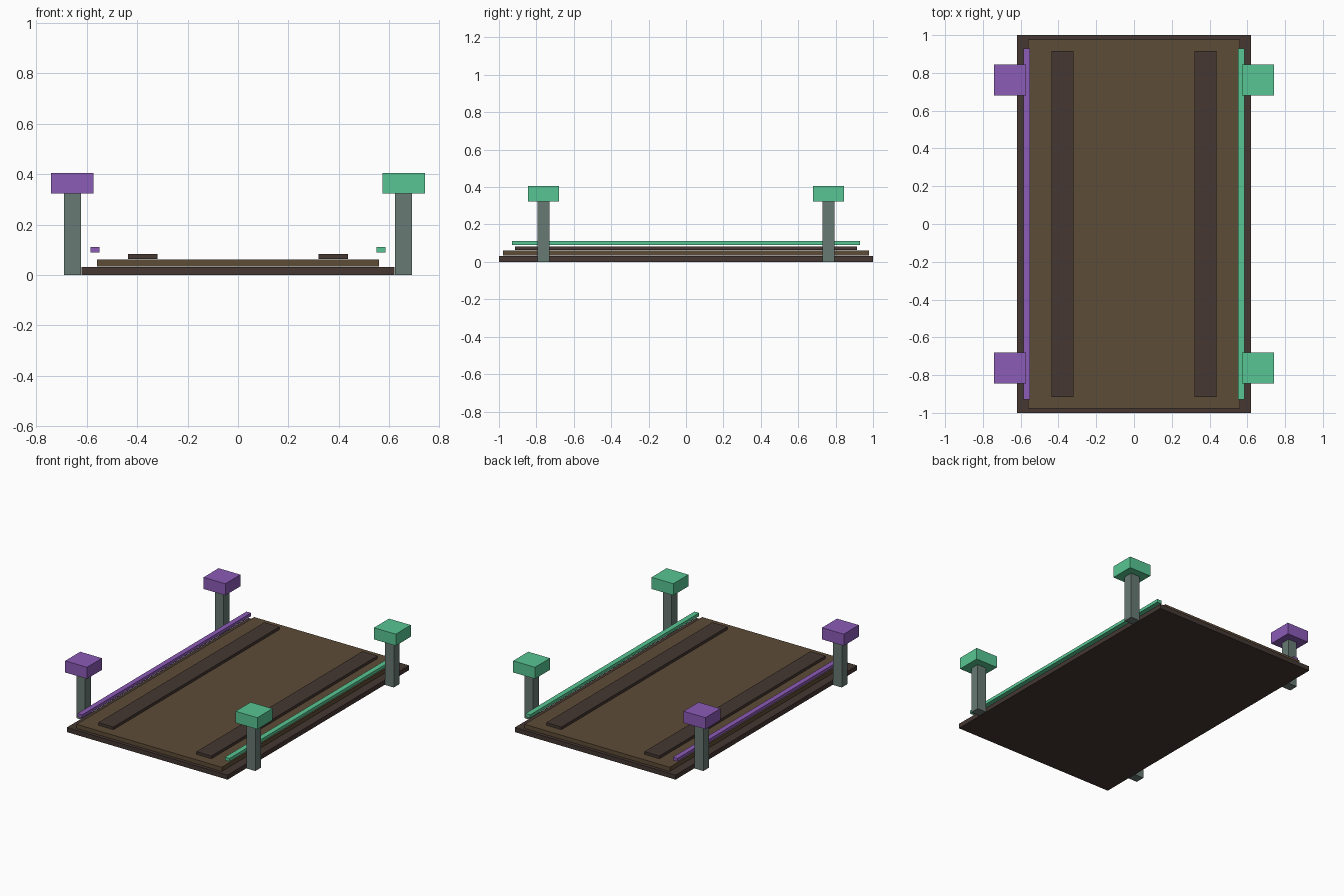
import bpy, bmesh

if "Cube" in bpy.data.objects:
    bpy.data.objects.remove(bpy.data.objects["Cube"])


def material(name, rgb):
    m = bpy.data.materials.new(name)
    # picture colours converted to linear
    m.diffuse_color = [(c / 255) ** 2.2 for c in rgb] + [1]
    m.use_nodes = True
    m.node_tree.nodes["Principled BSDF"].inputs["Base Color"].default_value = m.diffuse_color
    return m


DARK = material("dark_rubber", (70, 58, 53))
BROWN = material("brown_deck", (94, 77, 58))
STEEL = material("post_steel", (104, 121, 115))
PURPLE = material("purple", (139, 92, 182))
GREEN = material("green", (88, 196, 145))


def box(name, x, y, z, mat):
    """Box from (min, max) ranges on each axis."""
    bm = bmesh.new()
    bmesh.ops.create_cube(bm, size=1)
    for v in bm.verts:
        for i, r in enumerate((x, y, z)):
            v.co[i] = r[0] if v.co[i] < 0 else r[1]
    me = bpy.data.meshes.new(name)
    bm.to_mesh(me)
    bm.free()
    me.materials.append(mat)
    ob = bpy.data.objects.new(name, me)
    bpy.context.collection.objects.link(ob)
    return ob


def span(centre, half):
    return (centre - half, centre + half)


# Stacked platform
box("base_slab", (-0.62, 0.62), (-1, 1), (0, 0.032), DARK)
box("deck_panel", (-0.56, 0.56), (-0.978, 0.978), (0.033, 0.062), BROWN)

for side, s, accent in (("left", -1, PURPLE), ("right", 1, GREEN)):
    # Raised tread and floating light rail
    box(f"tread_strip_{side}", span(s * 0.378, 0.058), (-0.915, 0.915), (0.064, 0.083), DARK)
    box(f"edge_rail_{side}", span(s * 0.568, 0.018), (-0.93, 0.93), (0.09, 0.112), accent)
    # Corner posts with coloured caps
    for end, e in (("front", -1), ("back", 1)):
        box(f"post_{end}_{side}", span(s * 0.656, 0.034), span(e * 0.762, 0.032), (0, 0.324), STEEL)
        box(f"post_cap_{end}_{side}", span(s * 0.657, 0.084), span(e * 0.762, 0.083), (0.324, 0.405), accent)
